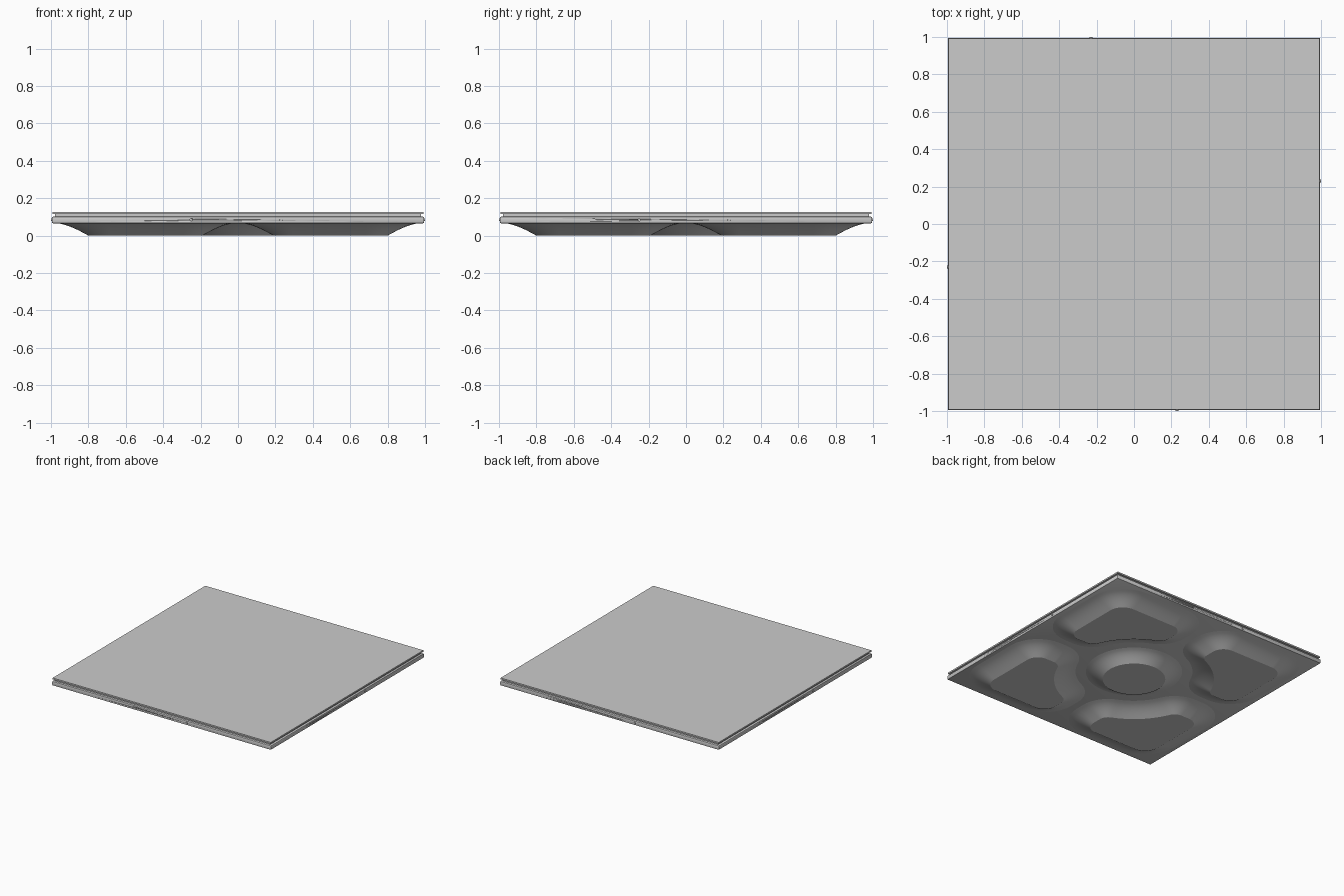
import bpy, bmesh
from math import sin, cos, pi, radians, degrees, sqrt, atan2
from mathutils import Matrix, Vector

if "Cube" in bpy.data.objects:
    bpy.data.objects.remove(bpy.data.objects["Cube"])

Z_UNDER = 0.066   # underside of the tray, feet reach down to z = 0


def finish(bm, name, smooth=False):
    bmesh.ops.recalc_face_normals(bm, faces=bm.faces)
    mesh = bpy.data.meshes.new(name)
    bm.to_mesh(mesh)
    bm.free()
    ob = bpy.data.objects.new(name, mesh)
    bpy.context.collection.objects.link(ob)
    if smooth:
        bpy.context.view_layer.objects.active = ob
        ob.select_set(True)
        bpy.ops.object.shade_smooth_by_angle(angle=radians(25))
        ob.select_set(False)
    return ob


def slab(name, half, z0, z1, chamfer=0.0):
    bm = bmesh.new()
    bmesh.ops.create_cube(bm, size=1, matrix=Matrix.Translation((0, 0, (z0 + z1) / 2))
                          @ Matrix.Diagonal((2 * half, 2 * half, z1 - z0, 1)))
    if chamfer:
        bmesh.ops.bevel(bm, geom=bm.edges[:], offset=chamfer, segments=2,
                        profile=0.5, affect='EDGES')
    return finish(bm, name, bool(chamfer))


def arc(cx, cy, r, a0, a1, n, side=1):
    """Outline points with outward normals; side=-1 makes a concave arc."""
    out = []
    for i in range(n + 1):
        a = radians(a0 + (a1 - a0) * i / n)
        d = Vector((cos(a), sin(a)))
        out.append((Vector((cx, cy)) + d * r, d * side))
    return out


def foot(name, outline, flare, turn=0):
    """Flat pad at z = 0 flaring smoothly up into the tray underside."""
    bm = bmesh.new()
    rings, steps = [], 10
    for k in range(steps + 1):
        t = k / steps
        z = Z_UNDER * (0.35 * t + 0.65 * sin(t * pi / 2)) + (0.001 if k == steps else 0)
        rings.append([bm.verts.new((*(p + n * flare * t), z)) for p, n in outline])
    n = len(outline)
    for a, b in zip(rings, rings[1:]):
        for i in range(n):
            bm.faces.new((a[i], a[(i + 1) % n], b[(i + 1) % n], b[i]))
    bm.faces.new(rings[0])
    bm.faces.new(rings[-1])
    bmesh.ops.rotate(bm, verts=bm.verts, matrix=Matrix.Rotation(turn, 3, 'Z'))
    return finish(bm, name, True)


# Top covering, recessed core and tray
slab("top_sheet", 0.991, 0.115, 0.127)
slab("core_panel", 0.978, 0.095, 0.12)
tray = slab("tray", 0.995, Z_UNDER, 0.101, 0.006)

# Corner foot outline: rounded square with a concave arc facing the centre
R, q = 0.6, 0.08
cx = 0.19 + q
cy = sqrt((R + q) ** 2 - cx ** 2)
th = degrees(atan2(cy, cx))
corner = (arc(0.68, 0.68, 0.12, 0, 90, 10)
          + arc(0.29, 0.70, 0.10, 90, 180, 8)
          + arc(cx, cy, q, 180, 180 + th, 8)
          + arc(0, 0, R, th, 90 - th, 16, -1)[1:-1]
          + arc(cy, cx, q, 270 - th, 270, 8)
          + arc(0.70, 0.29, 0.10, 270, 360, 8))
for i in range(4):
    foot(f"corner_foot_{i + 1}", corner, 0.165, i * pi / 2)

# Round centre foot
foot("centre_foot", arc(0, 0, 0.235, 0, 360, 48)[:-1], 0.13)

# Locating pin and matching socket on every side
def pegs(name, x, radius, y0, y1):
    bm = bmesh.new()
    for i in range(4):
        m = (Matrix.Rotation(i * pi / 2, 4, 'Z')
             @ Matrix.Translation((x, (y0 + y1) / 2, 0.084))
             @ Matrix.Rotation(pi / 2, 4, 'X'))
        bmesh.ops.create_cone(bm, cap_ends=True, segments=20, radius1=radius,
                              radius2=radius * 0.85, depth=abs(y1 - y0), matrix=m)
    return finish(bm, name, True)


pegs("side_pins", 0.23, 0.008, -0.98, -1.0)
cutter = pegs("socket_cutter", -0.25, 0.007, -0.975, -1.01)
cutter.hide_render = True
cutter.hide_viewport = True
cut = tray.modifiers.new("sockets", 'BOOLEAN')
cut.operation = 'DIFFERENCE'
cut.object = cutter
cut.solver = 'EXACT'
bpy.context.view_layer.objects.active = tray
bpy.ops.object.modifier_apply(modifier=cut.name)
bpy.data.objects.remove(cutter)
